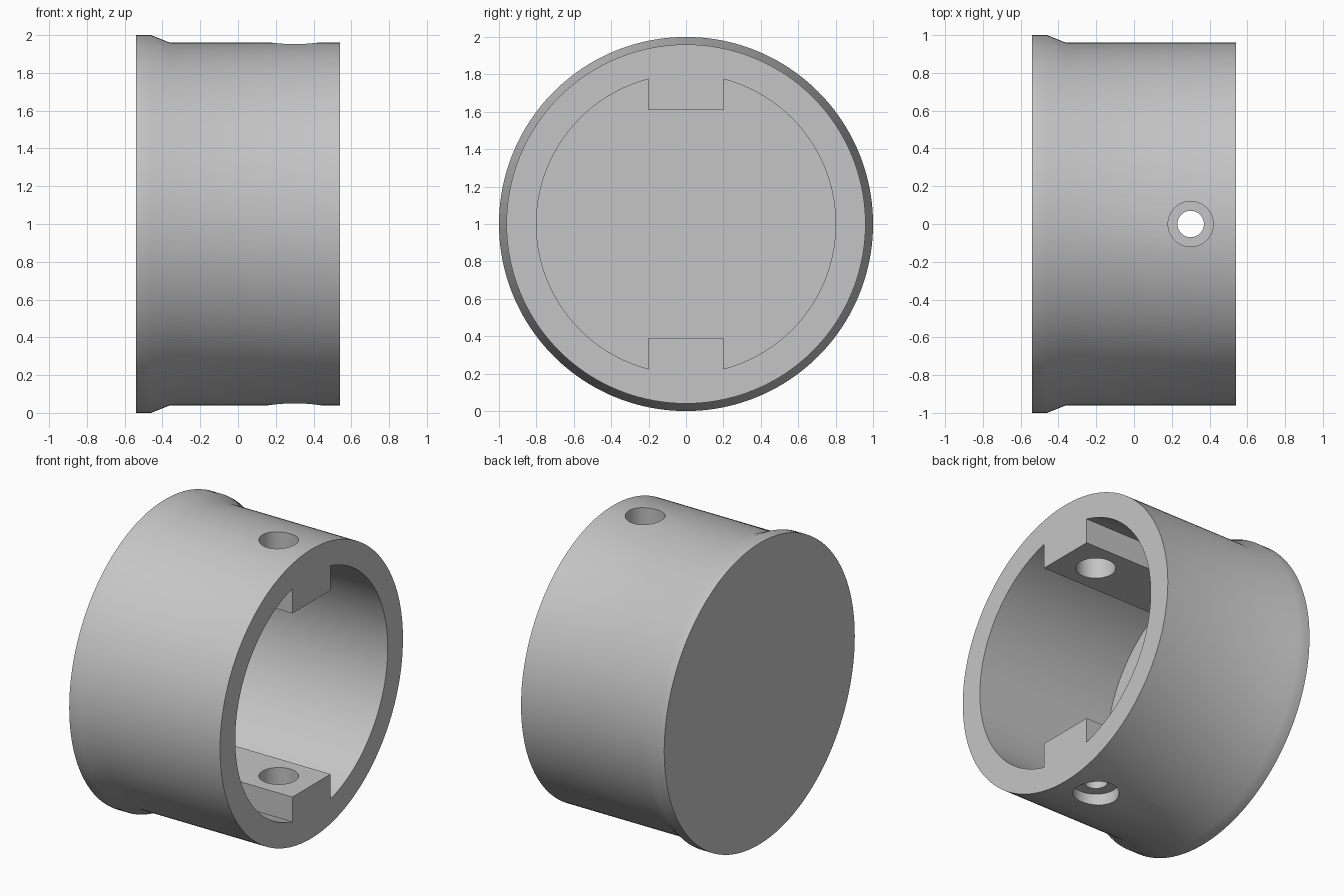
import bpy, bmesh, math
from mathutils import Matrix, Vector

cube = bpy.data.objects.get("Cube")
if cube:
    bpy.data.objects.remove(cube, do_unlink=True)

AXIS_Z = 1.0      # height of the cap's centre line
HOLE_X = 0.3      # position of the screw holes along the cap


def new_object(name, bm):
    bmesh.ops.recalc_face_normals(bm, faces=bm.faces)
    mesh = bpy.data.meshes.new(name)
    bm.to_mesh(mesh)
    bm.free()
    obj = bpy.data.objects.new(name, mesh)
    bpy.context.collection.objects.link(obj)
    return obj


def lathe_x(name, profile, sides=160):
    """Solid turned around the x axis from (x, radius) points."""
    bm = bmesh.new()
    rings = []
    for x, r in profile:
        angles = [2 * math.pi * i / sides for i in range(sides)]
        rings.append([bm.verts.new((x, r * math.cos(a), AXIS_Z + r * math.sin(a)))
                      for a in angles])
    for a, b in zip(rings, rings[1:]):
        for i in range(sides):
            j = (i + 1) % sides
            bm.faces.new((a[i], a[j], b[j], b[i]))
    bm.faces.new(rings[0])
    bm.faces.new(rings[-1])
    return new_object(name, bm)


def box(name, low, high):
    low, high = Vector(low), Vector(high)
    bm = bmesh.new()
    place = Matrix.Translation((low + high) / 2) @ Matrix.Diagonal((*(high - low), 1))
    bmesh.ops.create_cube(bm, size=1, matrix=place)
    return new_object(name, bm)


def drill(name, radius, z0, z1):
    bm = bmesh.new()
    bmesh.ops.create_cone(bm, cap_ends=True, segments=48, radius1=radius, radius2=radius,
                          depth=z1 - z0,
                          matrix=Matrix.Translation((HOLE_X, 0, (z0 + z1) / 2)))
    return new_object(name, bm)


def cut(target, cutter):
    """Subtract the cutter and throw it away."""
    cutter.hide_render = True
    mod = target.modifiers.new("cut", 'BOOLEAN')
    mod.operation, mod.solver, mod.object = 'DIFFERENCE', 'EXACT', cutter
    bpy.context.view_layer.objects.active = target
    bpy.ops.object.modifier_apply(modifier=mod.name)
    bpy.data.objects.remove(cutter, do_unlink=True)


# Outer shell with the flared closed end
cap = lathe_x("end_cap", [(-0.54, 1), (-0.46, 1), (-0.36, 0.96), (0.54, 0.96)])

# Round pocket, leaving a square key at the top and bottom
pocket = lathe_x("pocket_cutter", [(-0.46, 0.8), (0.7, 0.8)])
cut(pocket, box("lower_key", (-0.7, -0.2, 0), (0.9, 0.2, 0.39)))
cut(pocket, box("upper_key", (-0.7, -0.2, 1.61), (0.9, 0.2, 2)))
cut(cap, pocket)

# Screw holes: plain through the top, stepped through the bottom
for radius, z0, z1 in [(0.12, 1.5, 2.1), (0.14, -0.1, 0.12),
                       (0.07, 0.05, 0.3), (0.12, 0.22, 0.5)]:
    cut(cap, drill("drill_cutter", radius, z0, z1))

# Plain grey material
grey = bpy.data.materials.new("light grey")
grey.use_nodes = True
colour = (0.56, 0.56, 0.56, 1)
grey.diffuse_color = colour
grey.node_tree.nodes["Principled BSDF"].inputs["Base Color"].default_value = colour
cap.data.materials.clear()
cap.data.materials.append(grey)

bpy.ops.object.select_all(action='DESELECT')
cap.select_set(True)
bpy.context.view_layer.objects.active = cap
bpy.ops.object.shade_smooth_by_angle(angle=math.radians(30))
